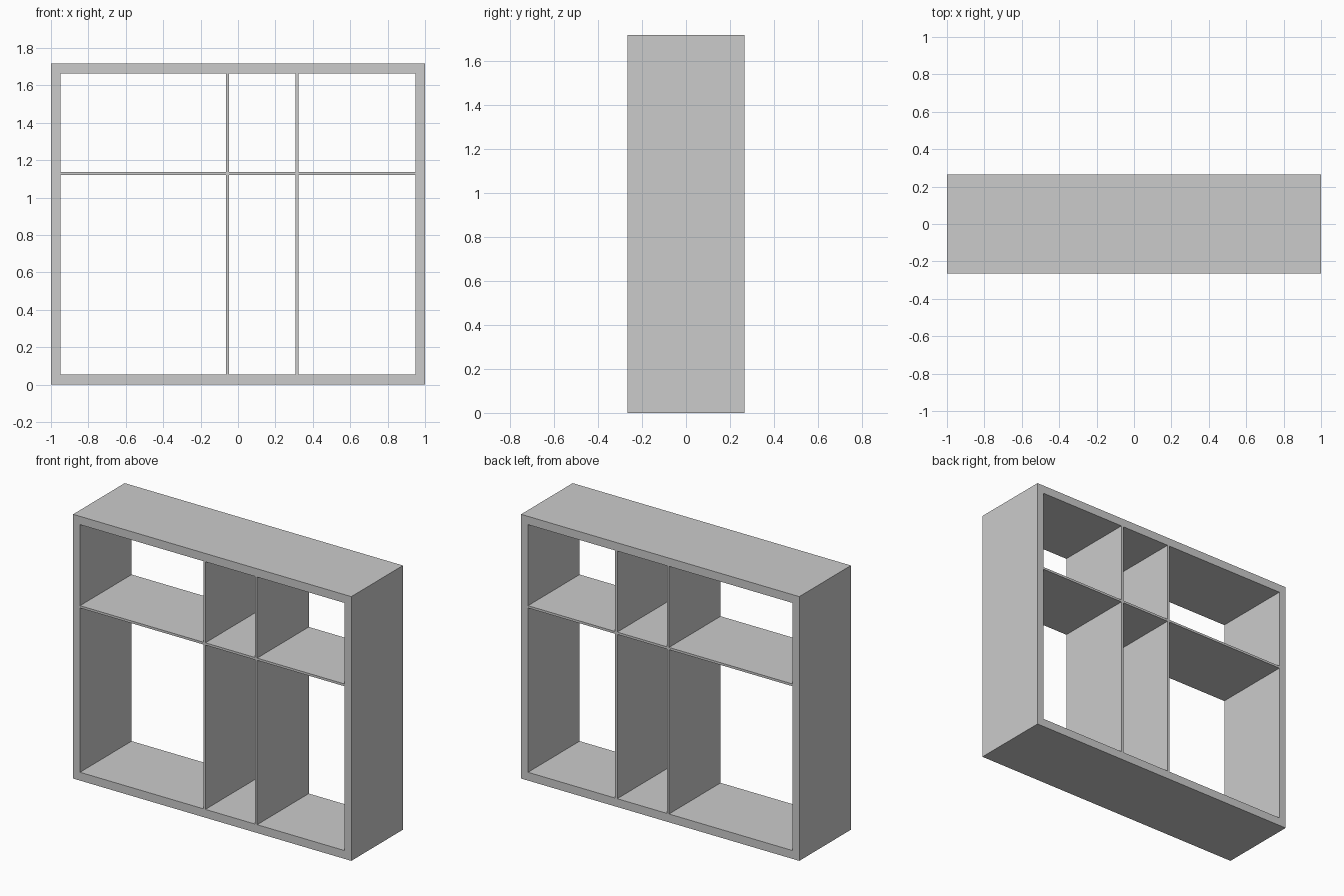
import bpy

if "Cube" in bpy.data.objects:
    bpy.data.objects.remove(bpy.data.objects["Cube"])

W, D, H = 2.0, 0.53, 1.717      # overall size
SIDE, CAP, THIN = 0.05, 0.054, 0.015
SHELF_Z = 1.129


def panel(name, x0, x1, z0, z1):
    """Full-depth box spanning the given x and z range."""
    bpy.ops.mesh.primitive_cube_add(size=1, location=((x0 + x1) / 2, 0, (z0 + z1) / 2))
    ob = bpy.context.object
    ob.name = name
    ob.scale = (x1 - x0, D, z1 - z0)
    bpy.ops.object.transform_apply(location=False, rotation=False, scale=True)
    return ob


inner = W / 2 - SIDE

# Outer frame
panel("left_side", -W / 2, -inner, 0, H)
panel("right_side", inner, W / 2, 0, H)
panel("bottom_panel", -inner, inner, 0, CAP)
panel("top_panel", -inner, inner, H - CAP, H)

# Horizontal shelf
panel("shelf", -inner, inner, SHELF_Z - THIN / 2, SHELF_Z + THIN / 2)

# Upright dividers, below and above the shelf
for side, x in (("left", -0.056), ("right", 0.316)):
    for level, z0, z1 in (("lower", CAP, SHELF_Z - THIN / 2),
                          ("upper", SHELF_Z + THIN / 2, H - CAP)):
        panel(f"{level}_{side}_divider", x - THIN / 2, x + THIN / 2, z0, z1)
